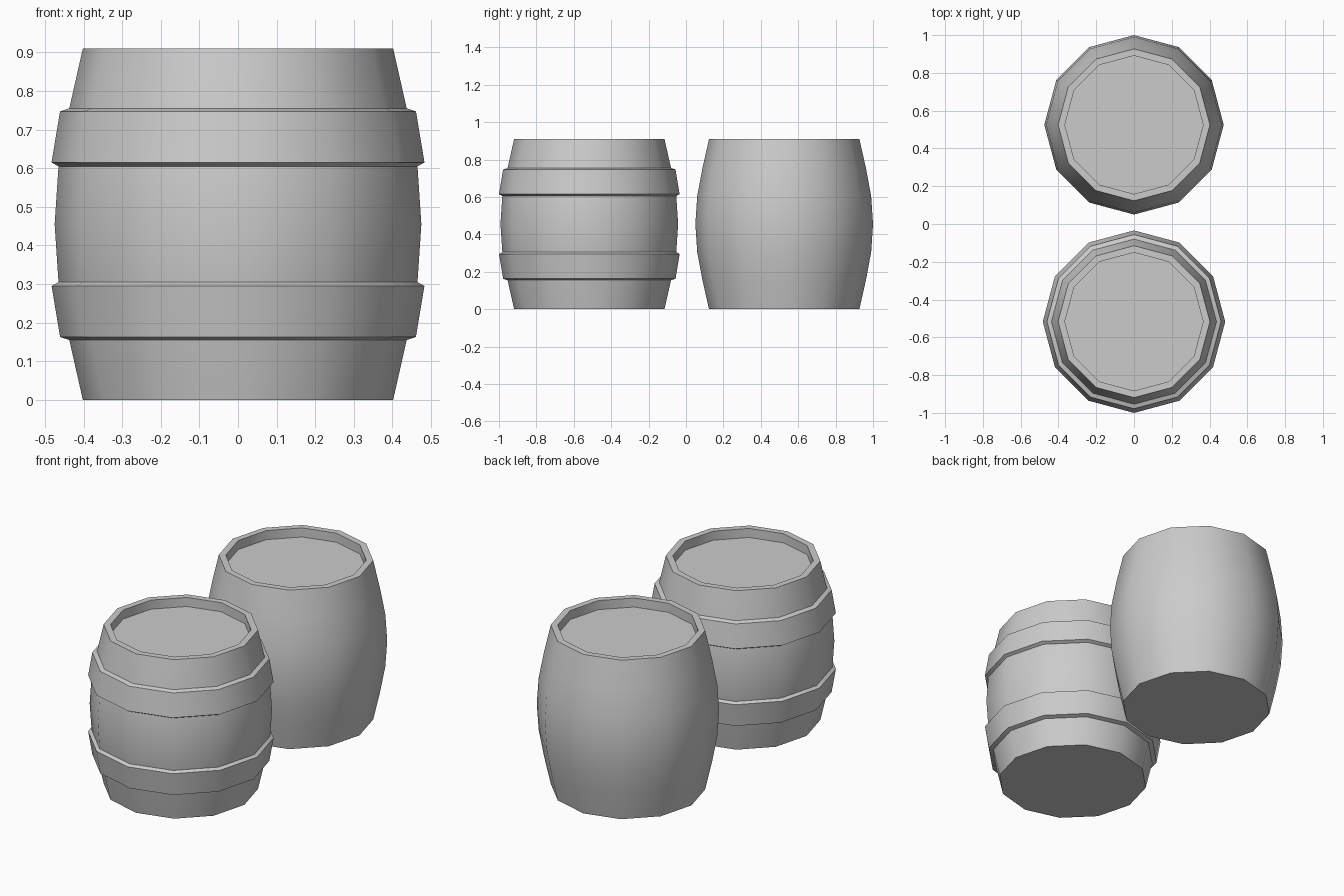
import bpy
import bmesh
from math import radians, tau

SIDES = 12
HEIGHT = 0.91

cube = bpy.data.objects.get("Cube")
if cube:
    bpy.data.objects.remove(cube, do_unlink=True)

# Plain grey for everything
grey = bpy.data.materials.new("plain_grey")
grey.use_nodes = True
colour = (0.6, 0.6, 0.6, 1)
grey.diffuse_color = colour
grey.node_tree.nodes["Principled BSDF"].inputs["Base Color"].default_value = colour


def lathe(name, profile, y, capped=False):
    """Turn a (radius, height) profile around the vertical axis."""
    bm = bmesh.new()
    verts = [bm.verts.new((r, 0, z)) for r, z in profile]
    edges = [bm.edges.new(pair) for pair in zip(verts, verts[1:])]
    bmesh.ops.spin(bm, geom=verts + edges, cent=(0, 0, 0), axis=(0, 0, 1),
                   angle=tau, steps=SIDES, use_duplicate=False)
    bmesh.ops.remove_doubles(bm, verts=bm.verts, dist=0.0005)
    if capped:
        bmesh.ops.holes_fill(bm, edges=bm.edges, sides=SIDES)
    bmesh.ops.recalc_face_normals(bm, faces=bm.faces)
    # Open bands must also face outwards
    side = max(bm.faces, key=lambda f: f.calc_center_median().x)
    if side.normal.x < 0:
        bmesh.ops.reverse_faces(bm, faces=bm.faces)
    mesh = bpy.data.meshes.new(name)
    bm.to_mesh(mesh)
    bm.free()
    mesh.materials.append(grey)
    obj = bpy.data.objects.new(name, mesh)
    obj.location.y = y
    bpy.context.collection.objects.link(obj)
    bpy.ops.object.select_all(action="DESELECT")
    obj.select_set(True)
    bpy.context.view_layer.objects.active = obj
    bpy.ops.object.shade_smooth_by_angle(angle=radians(40))
    return obj


def flip(profile):
    """Mirror a profile about the barrel's middle height."""
    return [(r, HEIGHT - z) for r, z in reversed(profile)]


# Bulging staves, a raised rim and a recessed lid
lower = [(0.402, 0), (0.437, 0.155), (0.465, 0.305)]
recess = [(0.366, HEIGHT), (0.366, HEIGHT - 0.052)]
body = lower + [(0.475, HEIGHT / 2)] + flip(lower) + recess

# Bevelled band, wider towards the middle of the barrel
hoop = [(0.437, 0.155), (0.461, 0.163), (0.483, 0.295), (0.465, 0.305)]

HOOPED_Y, PLAIN_Y = -0.517, 0.525
lathe("plain_barrel", body, PLAIN_Y, capped=True)
lathe("hooped_barrel", body, HOOPED_Y, capped=True)
lathe("lower_hoop", hoop, HOOPED_Y)
lathe("upper_hoop", flip(hoop), HOOPED_Y)
